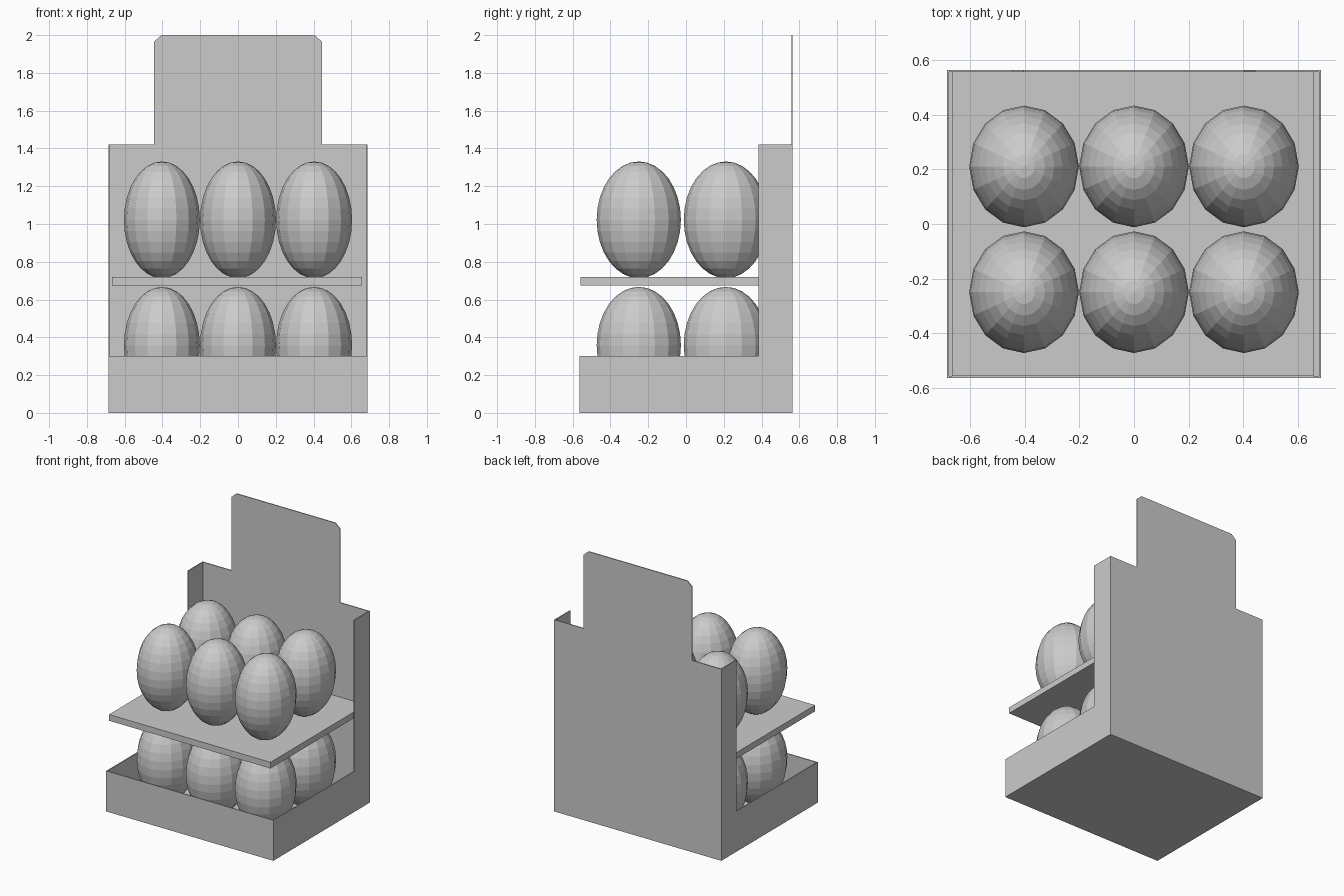
import bpy, bmesh
from mathutils import Vector, Matrix

if "Cube" in bpy.data.objects:
    bpy.data.objects.remove(bpy.data.objects["Cube"])

W, D, T = 0.685, 0.565, 0.007   # half width, half depth, board thickness


def make_object(name, bm):
    bmesh.ops.recalc_face_normals(bm, faces=bm.faces)
    me = bpy.data.meshes.new(name)
    bm.to_mesh(me)
    bm.free()
    ob = bpy.data.objects.new(name, me)
    bpy.context.collection.objects.link(ob)
    return ob


def panel(name, points, direction):
    """Flat outline extruded along direction."""
    bm = bmesh.new()
    face = bm.faces.new([bm.verts.new(p) for p in points])
    ext = bmesh.ops.extrude_face_region(bm, geom=[face])
    verts = [g for g in ext["geom"] if isinstance(g, bmesh.types.BMVert)]
    bmesh.ops.translate(bm, verts=verts, vec=Vector(direction))
    return make_object(name, bm)


def box(name, lo, hi):
    pts = [(lo[0], lo[1], lo[2]), (hi[0], lo[1], lo[2]),
           (hi[0], hi[1], lo[2]), (lo[0], hi[1], lo[2])]
    return panel(name, pts, (0, 0, hi[2] - lo[2]))


# Back panel with raised, corner-cut header card
half = [(W, 0), (W, 1.42), (0.445, 1.42), (0.445, 1.965), (0.405, 2.0)]
outline = half + [(-x, z) for x, z in reversed(half)]
panel("back_panel", [(x, D, z) for x, z in outline], (0, -T, 0))

# L-shaped side walls
side = [(-D, 0), (D - T, 0), (D - T, 1.42), (0.385, 1.42), (0.385, 0.3), (-D, 0.3)]
for name, s in (("left_wall", -1), ("right_wall", 1)):
    panel(name, [(s * W, y, z) for y, z in side], (-s * T, 0, 0))

# Tray front and floor
box("tray_front", (-W + T, -D, 0), (W - T, -D + T, 0.3))
box("tray_floor", (-W + T, -D + T, 0), (W - T, D - T, T))

# Two layers: a shelf pad carrying six eggs each
for layer, z in (("lower", 0.010), ("upper", 0.674)):
    box(layer + "_shelf", (-0.667, -0.558, z), (0.657, 0.558, z + 0.046))
    for row, y in (("front", -0.25), ("back", 0.211)):
        for i in range(3):
            bm = bmesh.new()
            bmesh.ops.create_uvsphere(
                bm, u_segments=16, v_segments=16, radius=1,
                matrix=Matrix.Diagonal((0.201, 0.223, 0.309, 1)))
            egg = make_object(f"{layer}_{row}_egg_{i + 1}", bm)
            egg.location = (-0.403 + 0.403 * i, y, z + 0.348)
